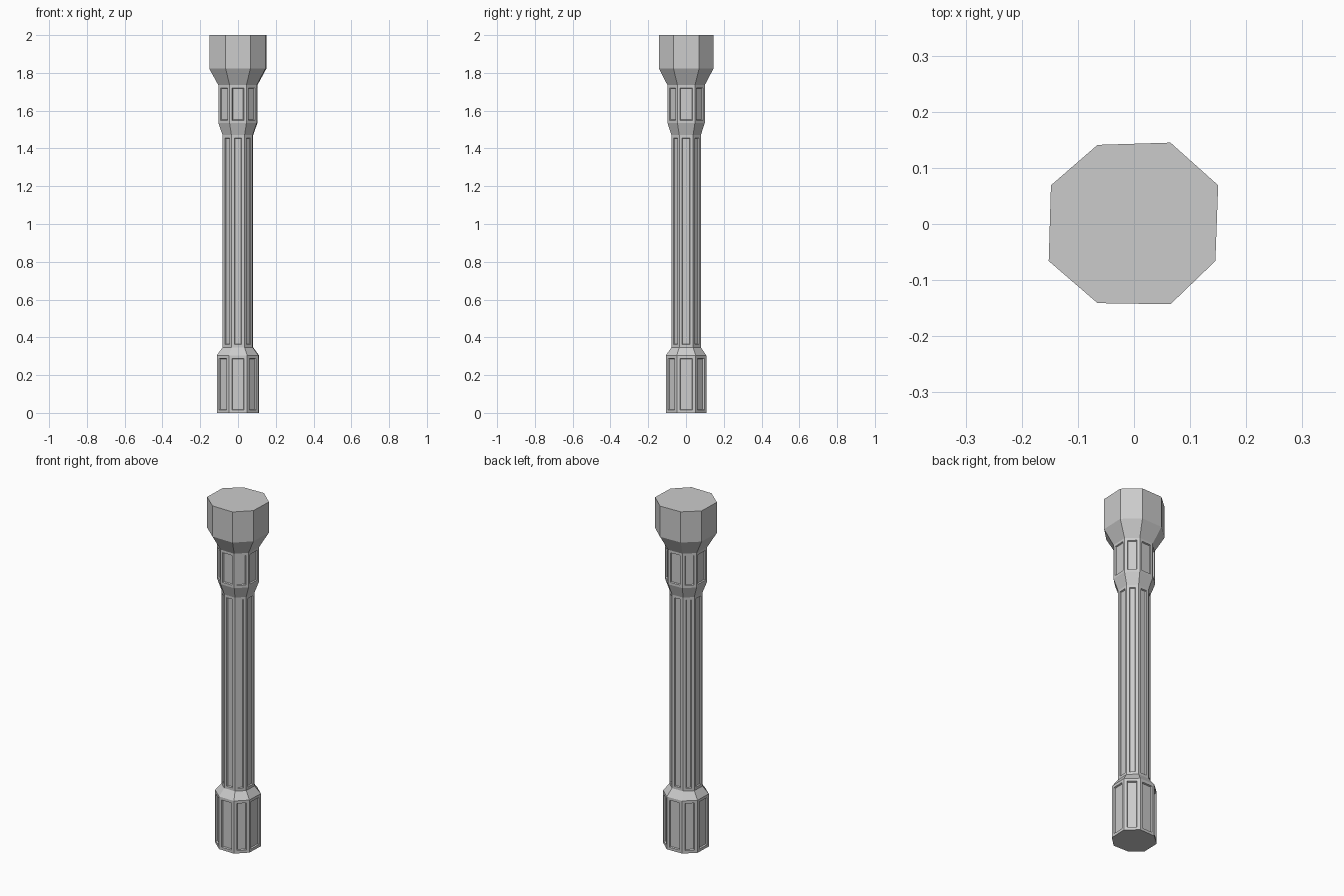
import bpy, bmesh

if "Cube" in bpy.data.objects:
    bpy.data.objects.remove(bpy.data.objects["Cube"])

# Slightly uneven octagonal outline, measured at the head
OUTLINE = [(0.065, 0.145), (-0.065, 0.141), (-0.148, 0.069), (-0.152, -0.066),
           (-0.065, -0.141), (0.065, -0.143), (0.145, -0.066), (0.150, 0.069)]

# Profile rings: height, x scale, y scale
RINGS = [(0.0, 0.74, 0.74), (0.305, 0.74, 0.74),
         (0.347, 0.535, 0.54), (1.47, 0.535, 0.54),
         (1.535, 0.685, 0.685), (1.735, 0.685, 0.685),
         (1.822, 1.0, 1.0), (2.0, 1.0, 1.0)]

# Panelled bands: index of the lower ring -> (frame margin, recess depth)
PANELS = {0: (0.016, 0.008), 2: (0.015, 0.007), 4: (0.014, 0.007)}

bm = bmesh.new()
loops = [[bm.verts.new((x * sx, y * sy, z)) for x, y in OUTLINE] for z, sx, sy in RINGS]
n = len(OUTLINE)

# Walls of every band
bands = []
for lo, hi in zip(loops, loops[1:]):
    bands.append([bm.faces.new((lo[i], lo[(i + 1) % n], hi[(i + 1) % n], hi[i]))
                  for i in range(n)])

# End caps
bm.faces.new(list(reversed(loops[0])))
bm.faces.new(loops[-1])
bm.normal_update()

# Framed, recessed panels on base, shaft and collar
for band, (margin, depth) in PANELS.items():
    bmesh.ops.inset_individual(bm, faces=bands[band], thickness=margin, use_even_offset=True)
    bm.normal_update()
    bmesh.ops.inset_individual(bm, faces=bands[band], thickness=0.003, depth=-depth,
                               use_even_offset=True)
    bm.normal_update()

mesh = bpy.data.meshes.new("octagonal_column")
bm.to_mesh(mesh)
bm.free()
column = bpy.data.objects.new("octagonal_column", mesh)
bpy.context.collection.objects.link(column)
